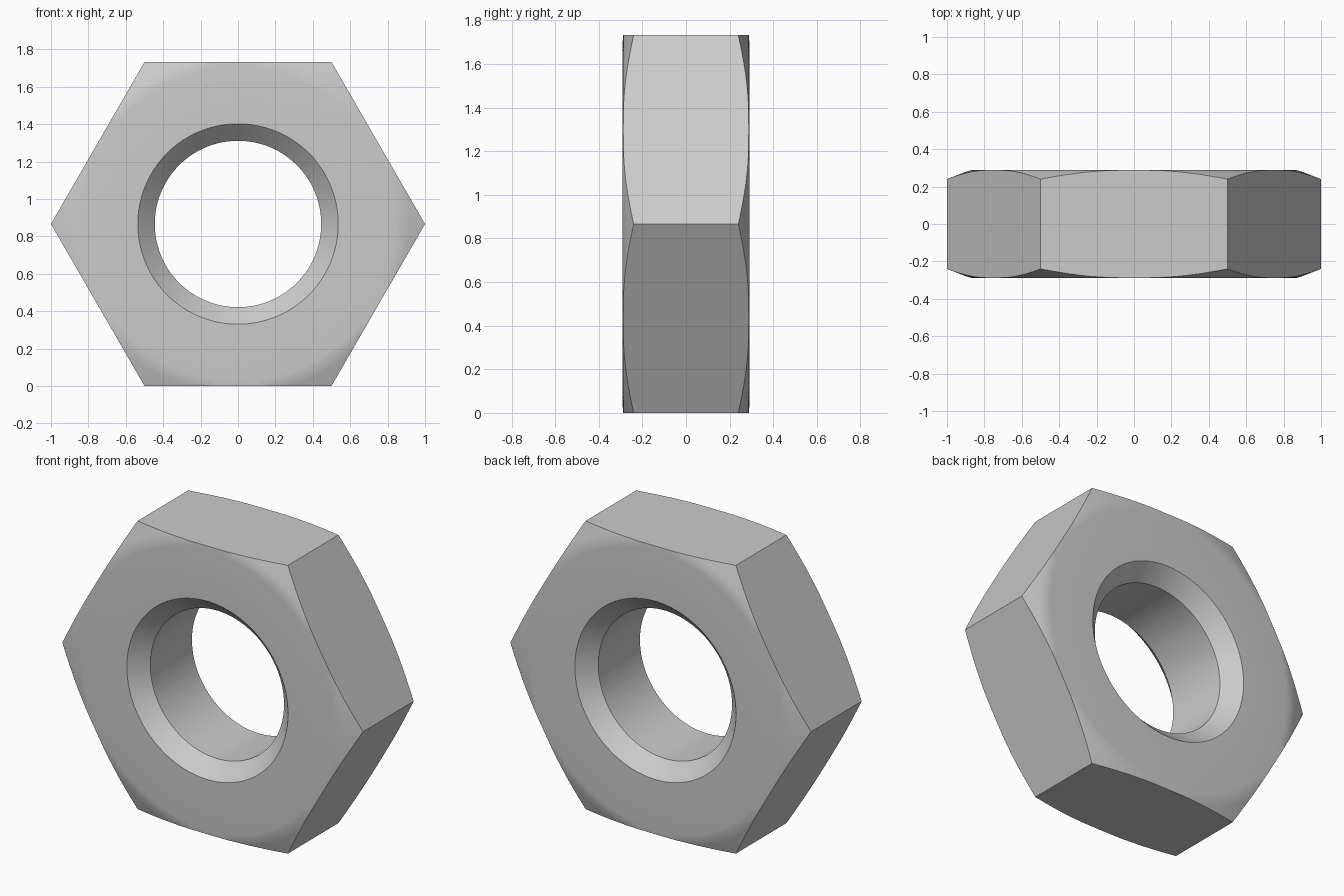
import bpy, bmesh
from math import pi, sqrt, sin, cos, radians

if "Cube" in bpy.data.objects:
    bpy.data.objects.remove(bpy.data.objects["Cube"])

CZ = sqrt(3) / 2      # centre height = hexagon apothem
SEG = 96              # sides of the turned shape


def make_object(name, bm):
    bmesh.ops.recalc_face_normals(bm, faces=bm.faces)
    mesh = bpy.data.meshes.new(name)
    bm.to_mesh(mesh)
    bm.free()
    obj = bpy.data.objects.new(name, mesh)
    bpy.context.collection.objects.link(obj)
    return obj


def turned_ring(name, profile):
    """Revolve a closed (radius, y) profile about the y axis."""
    bm = bmesh.new()
    rings = []
    for i in range(SEG):
        a = 2 * pi * i / SEG
        rings.append([bm.verts.new((r * cos(a), y, CZ + r * sin(a))) for r, y in profile])
    n = len(profile)
    for i in range(SEG):
        p, q = rings[i], rings[(i + 1) % SEG]
        for j in range(n):
            k = (j + 1) % n
            bm.faces.new((p[j], p[k], q[k], q[j]))
    return make_object(name, bm)


def hex_prism(name, depth):
    bm = bmesh.new()
    base = [bm.verts.new((cos(i * pi / 3), -depth, CZ + sin(i * pi / 3))) for i in range(6)]
    face = bm.faces.new(base)
    ext = bmesh.ops.extrude_face_region(bm, geom=[face])
    moved = [v for v in ext["geom"] if isinstance(v, bmesh.types.BMVert)]
    bmesh.ops.translate(bm, verts=moved, vec=(0, 2 * depth, 0))
    return make_object(name, bm)


# turned blank: countersunk bore and softly chamfered rim, mirrored front to back
half = [(0.445, 0.198), (0.536, 0.29), (0.84, 0.29), (0.875, 0.287),
        (0.91, 0.275), (1.0, 0.24), (1.1, 0.20)]
profile = half + [(r, -y) for r, y in reversed(half)]
blank = turned_ring("turned_blank", profile)

# hexagonal nut: the part of the prism inside the turned blank
nut = hex_prism("hex_nut", 0.4)
mod = nut.modifiers.new("trim", "BOOLEAN")
mod.operation = "INTERSECT"
mod.solver = "EXACT"
mod.object = blank
bpy.context.view_layer.objects.active = nut
nut.select_set(True)
bpy.ops.object.modifier_apply(modifier=mod.name)
bpy.data.objects.remove(blank, do_unlink=True)

# smooth bore and chamfer, crisp hexagon edges
bpy.ops.object.shade_smooth_by_angle(angle=radians(25))
